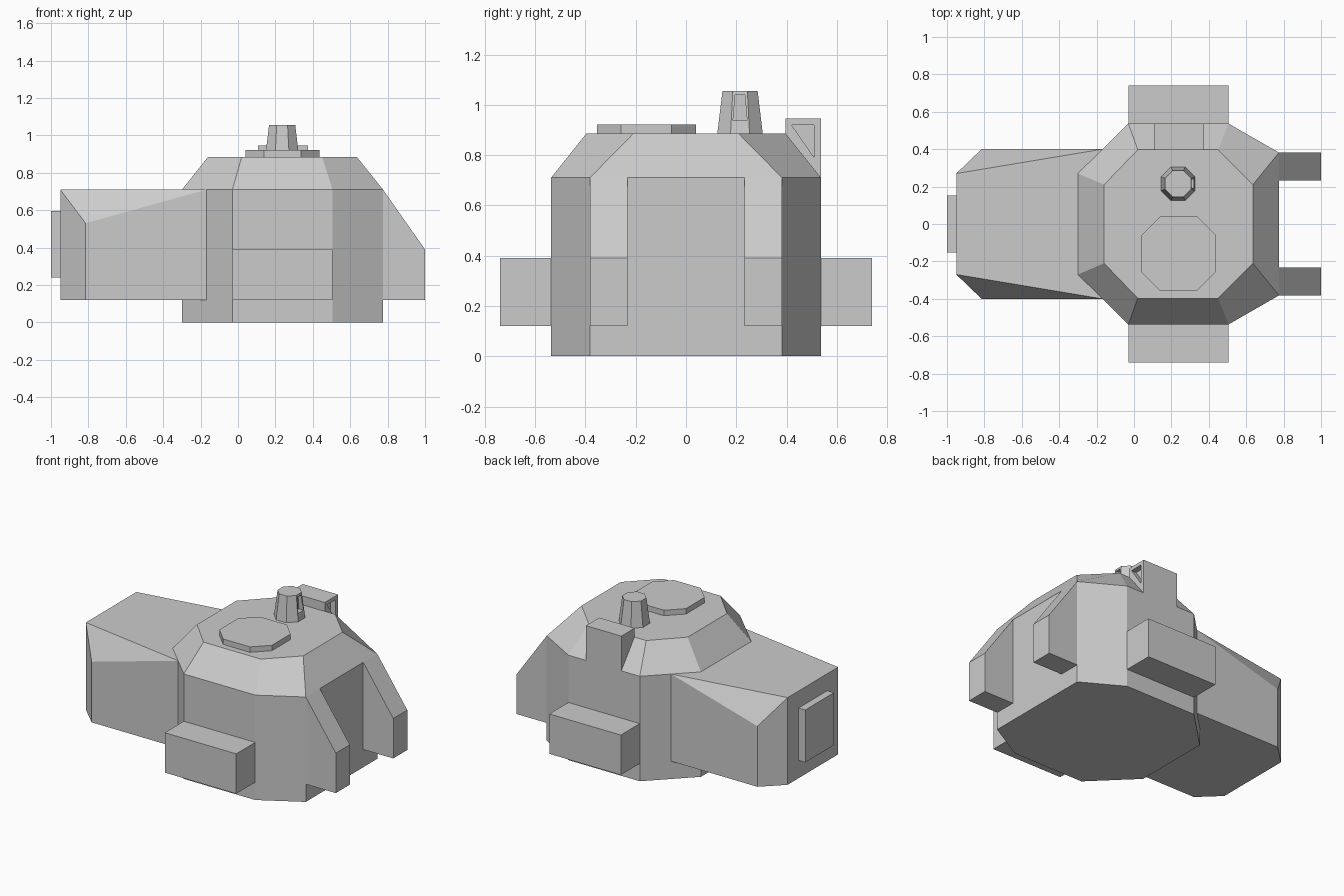
import bpy, bmesh

if "Cube" in bpy.data.objects:
    bpy.data.objects.remove(bpy.data.objects["Cube"])


def mesh_object(name, bm):
    bmesh.ops.recalc_face_normals(bm, faces=bm.faces)
    me = bpy.data.meshes.new(name)
    bm.to_mesh(me)
    bm.free()
    ob = bpy.data.objects.new(name, me)
    bpy.context.collection.objects.link(ob)
    return ob


def loft(name, rings):
    """Closed solid through rings of equal point count."""
    bm = bmesh.new()
    vs = [[bm.verts.new(p) for p in r] for r in rings]
    n = len(vs[0])
    for a, b in zip(vs, vs[1:]):
        for i in range(n):
            j = (i + 1) % n
            bm.faces.new((a[i], a[j], b[j], b[i]))
    bm.faces.new(vs[0][::-1])
    bm.faces.new(vs[-1])
    return mesh_object(name, bm)


def prism(name, axis, pts, lo, hi):
    """Extrude a 2D profile along an axis (pts hold the other two coordinates)."""
    def ring(h):
        out = []
        for p in pts:
            q = list(p)
            q.insert("xyz".index(axis), h)
            out.append(q)
        return out
    return loft(name, [ring(lo), ring(hi)])


def box(name, x0, x1, y0, y1, z0, z1):
    return prism(name, "z", [(x0, y0), (x1, y0), (x1, y1), (x0, y1)], z0, z1)


def octagon(cx, cy, r, c, z):
    """Flat-sided octagon: half width r, half flat c."""
    return [(cx + a, cy + b, z) for a, b in
            [(-c, -r), (c, -r), (r, -c), (r, c), (c, r), (-c, r), (-r, c), (-r, -c)]]


def hull_ring(xs, ys, z):
    """Eight-sided turret outline, symmetric about y = 0."""
    half = list(zip(xs, ys))
    return [(x, -y, z) for x, y in half] + [(x, y, z) for x, y in reversed(half)]


def cut(ob, cutter):
    cutter.hide_render = True
    m = ob.modifiers.new("recess", "BOOLEAN")
    m.object, m.operation, m.solver = cutter, "DIFFERENCE", "EXACT"
    bpy.context.view_layer.objects.active = ob
    bpy.ops.object.modifier_apply(modifier=m.name)
    bpy.data.objects.remove(cutter)


# Turret shell with sloped shoulders
base_x, base_y = (-0.30, -0.03, 0.505, 0.775), (0.27, 0.537, 0.537, 0.382)
roof_x, roof_y = (-0.16, 0.02, 0.45, 0.635), (0.21, 0.397, 0.397, 0.21)
loft("turret_shell", [hull_ring(base_x, base_y, 0), hull_ring(base_x, base_y, 0.71),
                      hull_ring(roof_x, roof_y, 0.885)])

# Rear bustle with cut corners
bm = bmesh.new()
for s in (-1, 1):
    for p in [(-0.95, 0.27, 0.12), (-0.95, 0.27, 0.71), (-0.815, 0.40, 0.12), (-0.815, 0.40, 0.53),
              (-0.168, 0.40, 0.12), (-0.168, 0.40, 0.71), (-0.10, 0.40, 0.12), (-0.10, 0.40, 0.70)]:
        bm.verts.new((p[0], s * p[1], p[2]))
bmesh.ops.convex_hull(bm, input=bm.verts)
bmesh.ops.dissolve_limit(bm, angle_limit=0.01, verts=bm.verts, edges=bm.edges)
mesh_object("rear_bustle", bm)
box("rear_plate", -1.0, -0.94, -0.153, 0.153, 0.24, 0.595)

# Side boxes and front gun cheeks
for side, s in (("right", -1), ("left", 1)):
    y0, y1 = sorted((s * 0.52, s * 0.74))
    box(side + "_side_box", -0.03, 0.505, y0, y1, 0.12, 0.39)
    y0, y1 = sorted((s * 0.232, s * 0.382))
    prism(side + "_gun_cheek", "y",
          [(0.76, 0.12), (1.0, 0.12), (1.0, 0.39), (0.775, 0.71), (0.76, 0.71)], y0, y1)

# Roof hatch
loft("roof_hatch", [octagon(0.238, -0.158, 0.197, 0.1, z) for z in (0.875, 0.922)])

# Periscope with a window recess facing +x
scope = loft("periscope", [octagon(0.236, 0.215, 0.091, 0.038, 0.88),
                           octagon(0.236, 0.215, 0.070, 0.029, 1.055)])
cut(scope, prism("scope_cutter", "x",
                 [(0.187, 0.937), (0.243, 0.937), (0.234, 1.04), (0.196, 1.04)], 0.285, 0.4))

# Sight housing on the left shoulder with a triangular recess facing +x
sight = prism("sight_housing", "x",
              [(0.395, 0.945), (0.537, 0.945), (0.537, 0.71), (0.395, 0.85)], 0.108, 0.373)
cut(sight, prism("sight_cutter", "x", [(0.42, 0.92), (0.51, 0.92), (0.51, 0.79)], 0.335, 0.5))
